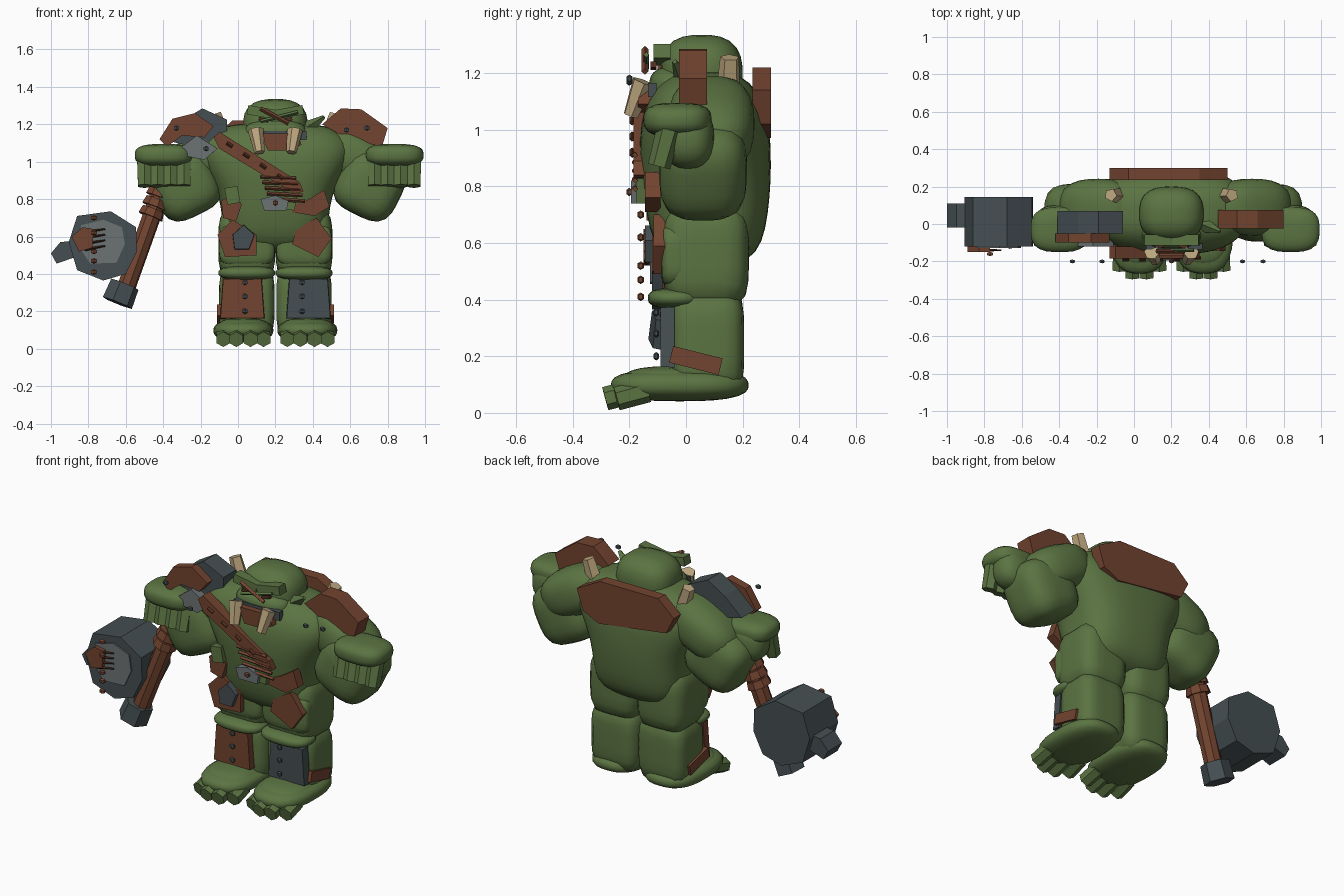
import bpy, bmesh, math
from mathutils import Vector, Euler

CX = 0.2  # body centre line


def material(name, rgb):
    m = bpy.data.materials.new(name)
    m.diffuse_color = (*rgb, 1)
    return m


GREEN = material("green_skin", (0.105, 0.175, 0.055))
BROWN = material("rust_leather", (0.17, 0.057, 0.029))
DARK = material("dark_leather", (0.08, 0.028, 0.015))
SLATE = material("slate_iron", (0.06, 0.078, 0.085))
GREY = material("worn_steel", (0.15, 0.17, 0.17))
BONE = material("bone", (0.5, 0.38, 0.21))


def finish(name, bm, mat, smooth=False):
    bmesh.ops.recalc_face_normals(bm, faces=bm.faces)
    me = bpy.data.meshes.new(name)
    bm.to_mesh(me)
    bm.free()
    me.materials.append(mat)
    for f in me.polygons:
        f.use_smooth = smooth
    ob = bpy.data.objects.new(name, me)
    bpy.context.collection.objects.link(ob)
    return ob


def blob(name, loc, half, p=2.5, rot=(0, 0, 0), mat=GREEN, seg=28):
    """Rounded box: a sphere pushed out to a superellipsoid."""
    bm = bmesh.new()
    bmesh.ops.create_uvsphere(bm, u_segments=seg, v_segments=seg // 2, radius=1)
    e = Euler([math.radians(a) for a in rot])
    for v in bm.verts:
        c = v.co / sum(abs(a) ** p for a in v.co) ** (1 / p)
        c = Vector([c[i] * half[i] for i in range(3)])
        c.rotate(e)
        v.co = c + Vector(loc)
    return finish(name, bm, mat, seg > 8)


def rod(name, a, b, r1, r2, mat, sides=6):
    """Tapered prism between two points."""
    a, b = Vector(a), Vector(b)
    bm = bmesh.new()
    bmesh.ops.create_cone(bm, cap_ends=True, segments=sides, radius1=r1,
                          radius2=r2, depth=(b - a).length)
    q = (b - a).to_track_quat('Z', 'Y')
    for v in bm.verts:
        v.co = q @ v.co + (a + b) / 2
    return finish(name, bm, mat)


def plate(name, pts, y0, y1, mat, inset=1.0):
    """Outline in x, z pushed through from y0 (front) to y1."""
    bm = bmesh.new()
    mx = sum(p[0] for p in pts) / len(pts)
    mz = sum(p[1] for p in pts) / len(pts)
    front = [bm.verts.new((mx + (x - mx) * inset, y0, mz + (z - mz) * inset)) for x, z in pts]
    back = [bm.verts.new((x, y1, z)) for x, z in pts]
    bm.faces.new(front)
    bm.faces.new(back[::-1])
    for i in range(len(pts)):
        j = (i + 1) % len(pts)
        bm.faces.new((front[i], back[i], back[j], front[j]))
    return finish(name, bm, mat)


def box(name, loc, size, mat, rot=(0, 0, 0)):
    bm = bmesh.new()
    bmesh.ops.create_cube(bm, size=1)
    e = Euler([math.radians(a) for a in rot])
    for v in bm.verts:
        c = Vector([v.co[i] * size[i] for i in range(3)])
        c.rotate(e)
        v.co = c + Vector(loc)
    return finish(name, bm, mat)


def rivet(x, y, z, mat=SLATE):
    blob("rivet", (x, y, z), (0.018, 0.012, 0.015), 2, mat=mat, seg=6)


# Torso: rounded rings of (z, half width, front y, back y)
rings = [(0.51, 0.14, 0.0, 0.14), (0.54, 0.23, -0.07, 0.225), (0.60, 0.275, -0.115, 0.27),
         (0.70, 0.285, -0.14, 0.29), (0.82, 0.30, -0.155, 0.30), (0.92, 0.35, -0.165, 0.30),
         (1.02, 0.405, -0.16, 0.295), (1.10, 0.405, -0.14, 0.27), (1.17, 0.34, -0.09, 0.23),
         (1.21, 0.2, -0.02, 0.15)]
bm = bmesh.new()
N = 32
loops = []
for z, rx, y0, y1 in rings:
    loop = []
    for k in range(N):
        c, s = math.cos(k * math.tau / N), math.sin(k * math.tau / N)
        d = (abs(c) ** 3 + abs(s) ** 3) ** (1 / 3)
        loop.append(bm.verts.new((CX + rx * c / d, (y0 + y1) / 2 + (y1 - y0) / 2 * s / d, z)))
    loops.append(loop)
for a, b in zip(loops, loops[1:]):
    for k in range(N):
        bm.faces.new((a[k], a[(k + 1) % N], b[(k + 1) % N], b[k]))
bm.faces.new(loops[0][::-1])
bm.faces.new(loops[-1])
torso = finish("torso", bm, GREEN, True)
torso.modifiers.new("soft", 'SUBSURF').levels = 1

# Head, jaw and brow
blob("head", (CX, 0.055, 1.195), (0.172, 0.145, 0.14), 2.7)
blob("jaw", (CX, -0.035, 1.155), (0.165, 0.095, 0.07), 2.6)
for s in (-1, 1):
    box("brow", (CX + s * 0.075, -0.085, 1.265), (0.15, 0.06, 0.05), GREEN, (0, -s * 10, 0))
    box("eye", (CX + s * 0.065, -0.115, 1.225), (0.05, 0.02, 0.02), DARK, (0, -s * 12, 0))
    rod("tusk", (CX + s * 0.085, -0.195, 1.05), (CX + s * 0.105, -0.15, 1.17), 0.028, 0.042, BONE)
    rod("back_horn", (CX + s * 0.28, 0.15, 1.12), (CX + s * 0.325, 0.155, 1.255), 0.045, 0.035,
        BONE, 5)
rod("scar", (0.12, -0.145, 1.285), (0.27, -0.145, 1.205), 0.012, 0.012, BROWN, 4)
rod("lid_fold", (0.12, -0.14, 1.215), (0.32, -0.14, 1.265), 0.01, 0.01, GREEN, 4)
rod("ear", (0.36, 0.0, 1.17), (0.46, -0.04, 1.24), 0.045, 0.01, GREEN, 4)

# Arms, fists and legs on both sides
for s in (-1, 1):
    sh = 0.04 if s < 0 else 0

    def at(dx, y, z):
        return (CX + s * dx + sh, y, z)
    blob("upper_arm", at(0.43, 0.09, 1.02), (0.22, 0.152, 0.135), 2.6, (0, s * 28, 0))
    blob("forearm", at(0.505 + sh / 2, 0.06, 0.875), (0.175, 0.155, 0.175), 3.4, (0, s * 26, 0))
    blob("palm", at(0.65, 0.01, 0.97), (0.12, 0.09, 0.11), 2.5)
    blob("fist", at(0.637, -0.03, 1.035), (0.155, 0.12, 0.06), 3)
    for k in range(4):
        x = 0.53 + k * 0.07
        rod("finger", at(x, -0.06, 1.0), at(x, -0.095, 0.87), 0.045, 0.04, GREEN)
    lx = CX + s * 0.153
    fx = lx + s * 0.018
    blob("thigh", (lx, 0.07, 0.56), (0.152, 0.152, 0.19), 4.4)
    blob("thigh_front", (lx, -0.04, 0.555), (0.148, 0.048, 0.11), 5)
    blob("calf", (lx, 0.075, 0.25), (0.148, 0.13, 0.19), 5)
    blob("knee_roll", (lx, -0.035, 0.405), (0.152, 0.1, 0.037), 2.7)
    blob("foot", (fx, -0.022, 0.098), (0.16, 0.243, 0.057), 2.7)
    blob("instep", (fx, -0.05, 0.12), (0.135, 0.17, 0.045), 2.5)
    # Toes fan along a shallow arc
    for dx, y in ((-0.108, -0.245), (-0.038, -0.285), (0.038, -0.285), (0.108, -0.245)):
        rod("toe", (fx + dx * 0.95, y + 0.11, 0.08), (fx + dx, y, 0.05), 0.043, 0.042, GREEN)
    box("ankle_guard", (lx + s * 0.14, 0.035, 0.185), (0.04, 0.18, 0.06), BROWN, (-14, 0, 0))
    # Shin guards: leather on one leg, iron on the other
    px = lx + s * 0.024
    plate("shin_guard", [(px - 0.105, 0.375), (px + 0.105, 0.375), (px + 0.12, 0.16),
                         (px - 0.12, 0.16)], -0.09, -0.04, BROWN if s < 0 else SLATE, 0.97)
    for z in (0.2, 0.28, 0.355):
        rivet(lx - 0.01, -0.105, z)

# Shoulder and back armour
plate("right_pauldron", [(0.45, 1.2), (0.55, 1.285), (0.66, 1.28), (0.8, 1.18), (0.77, 1.08),
                         (0.57, 1.13)], -0.025, 0.075, BROWN)
plate("left_pauldron", [(-0.41, 1.12), (-0.3, 1.22), (-0.19, 1.285), (-0.06, 1.225), (-0.06, 1.13),
                        (-0.24, 1.08)], -0.05, 0.07, SLATE)
plate("left_pauldron_leather", [(-0.42, 1.12), (-0.35, 1.23), (-0.23, 1.26), (-0.13, 1.19),
                                (-0.18, 1.13), (-0.3, 1.14), (-0.38, 1.08)], -0.1, -0.05, BROWN)
plate("left_pauldron_steel", [(-0.3, 1.08), (-0.22, 1.14), (-0.11, 1.07), (-0.18, 1.01),
                              (-0.28, 1.03)], -0.12, -0.07, GREY)
plate("back_plate", [(-0.13, 1.13), (-0.03, 1.22), (0.35, 1.22), (0.5, 1.14), (0.46, 1.02),
                     (0.36, 0.97), (-0.08, 1.03)], 0.235, 0.3, BROWN)
for x, z in ((-0.33, 1.18), (-0.17, 1.07), (0.58, 1.17), (0.69, 1.18)):
    rivet(x, -0.2, z)

# Chest: collar, sash and lashings
box("collar_band", (CX + 0.015, -0.12, 1.14), (0.3, 0.03, 0.05), SLATE)
plate("collar", [(0.12, 1.15), (0.32, 1.15), (0.34, 1.09), (0.27, 1.06), (0.16, 1.06)],
      -0.17, -0.12, BROWN)
plate("sash", [(-0.13, 1.13), (-0.1, 1.16), (0.33, 0.89), (0.35, 0.84), (0.3, 0.83), (-0.1, 1.07)],
      -0.185, -0.12, BROWN)
for k in range(4):
    rod("sash_stitch", (-0.06 + k * 0.09, -0.19, 1.1 - k * 0.057),
        (-0.03 + k * 0.09, -0.19, 1.08 - k * 0.057), 0.01, 0.01, DARK, 4)
for k in range(5):
    x = 0.12 + k * 0.012
    rod("lashing", (x, -0.18, 0.92 - k * 0.03), (x + 0.19, -0.18, 0.91 - k * 0.03),
        0.01, 0.01, BROWN, 4)

# Waist: buckle and hanging plates
plate("buckle", [(0.12, 0.8), (0.2, 0.82), (0.27, 0.79), (0.26, 0.74), (0.14, 0.74)],
      -0.195, -0.13, GREY)
rivet(0.2, -0.2, 0.78, BROWN)
plate("left_hip_upper", [(-0.09, 0.79), (-0.02, 0.84), (0.02, 0.77), (-0.01, 0.68), (-0.08, 0.7)],
      -0.14, -0.07, BROWN)
plate("left_hip_lower", [(-0.11, 0.61), (-0.03, 0.69), (0.1, 0.61), (0.1, 0.5), (-0.07, 0.49)],
      -0.12, -0.075, BROWN)
plate("left_hip_iron", [(-0.03, 0.61), (0.03, 0.665), (0.09, 0.61), (0.06, 0.53), (-0.02, 0.53)],
      -0.145, -0.1, SLATE, 0.95)
plate("right_hip_upper", [(0.28, 0.76), (0.38, 0.8), (0.46, 0.85), (0.49, 0.76), (0.41, 0.71),
                          (0.29, 0.73)], -0.145, -0.09, BROWN)
plate("right_hip_lower", [(0.31, 0.64), (0.42, 0.7), (0.5, 0.59), (0.43, 0.49), (0.29, 0.56)],
      -0.115, -0.075, BROWN)
box("right_pouch", (0.27, -0.15, 0.79), (0.08, 0.05, 0.09), GREEN, (0, 10, 0))
box("left_pouch", (-0.03, -0.13, 0.82), (0.07, 0.05, 0.09), GREEN, (0, -10, 0))

# War hammer: handle, wraps, pommel and head
rod("hammer_handle", (-0.4, 0.0, 0.88), (-0.6, -0.045, 0.32), 0.05, 0.05, BROWN, 8)
for k in range(3):
    c = Vector((-0.42 - k * 0.02, -0.005 - k * 0.005, 0.83 - k * 0.052))
    d = Vector((0.008, 0.002, 0.02))
    rod("handle_wrap", c - d, c + d, 0.07, 0.062, BROWN, 8)
rod("hammer_pommel", (-0.605, -0.045, 0.345), (-0.645, -0.053, 0.245), 0.08, 0.085, SLATE, 6)
plate("hammer_head", [(-0.86, 0.71), (-0.68, 0.735), (-0.545, 0.65), (-0.54, 0.52), (-0.6, 0.4),
                      (-0.72, 0.365), (-0.86, 0.42), (-0.905, 0.57)], -0.12, 0.145, SLATE)
plate("hammer_spike", [(-0.86, 0.58), (-0.95, 0.57), (-1.0, 0.51), (-0.97, 0.455), (-0.87, 0.49)],
      -0.02, 0.11, SLATE)
plate("hammer_face", [(-0.84, 0.66), (-0.72, 0.69), (-0.62, 0.65), (-0.605, 0.56), (-0.65, 0.46),
                      (-0.79, 0.455), (-0.84, 0.53)], -0.128, -0.119, GREY)
plate("hammer_patch", [(-0.89, 0.6), (-0.83, 0.65), (-0.77, 0.64), (-0.78, 0.54), (-0.85, 0.52)],
      -0.15, -0.12, BROWN)
for k in range(4):
    z = 0.64 - k * 0.03
    rod("hammer_gouge", (-0.85 + k * 0.01, -0.14, z - 0.02), (-0.71, -0.14, z), 0.009, 0.004, DARK, 4)
for z in (0.41, 0.47, 0.52, 0.62, 0.7):
    blob("hammer_stud", (-0.77, -0.16, z), (0.02, 0.014, 0.015), 2, mat=BROWN, seg=6)
